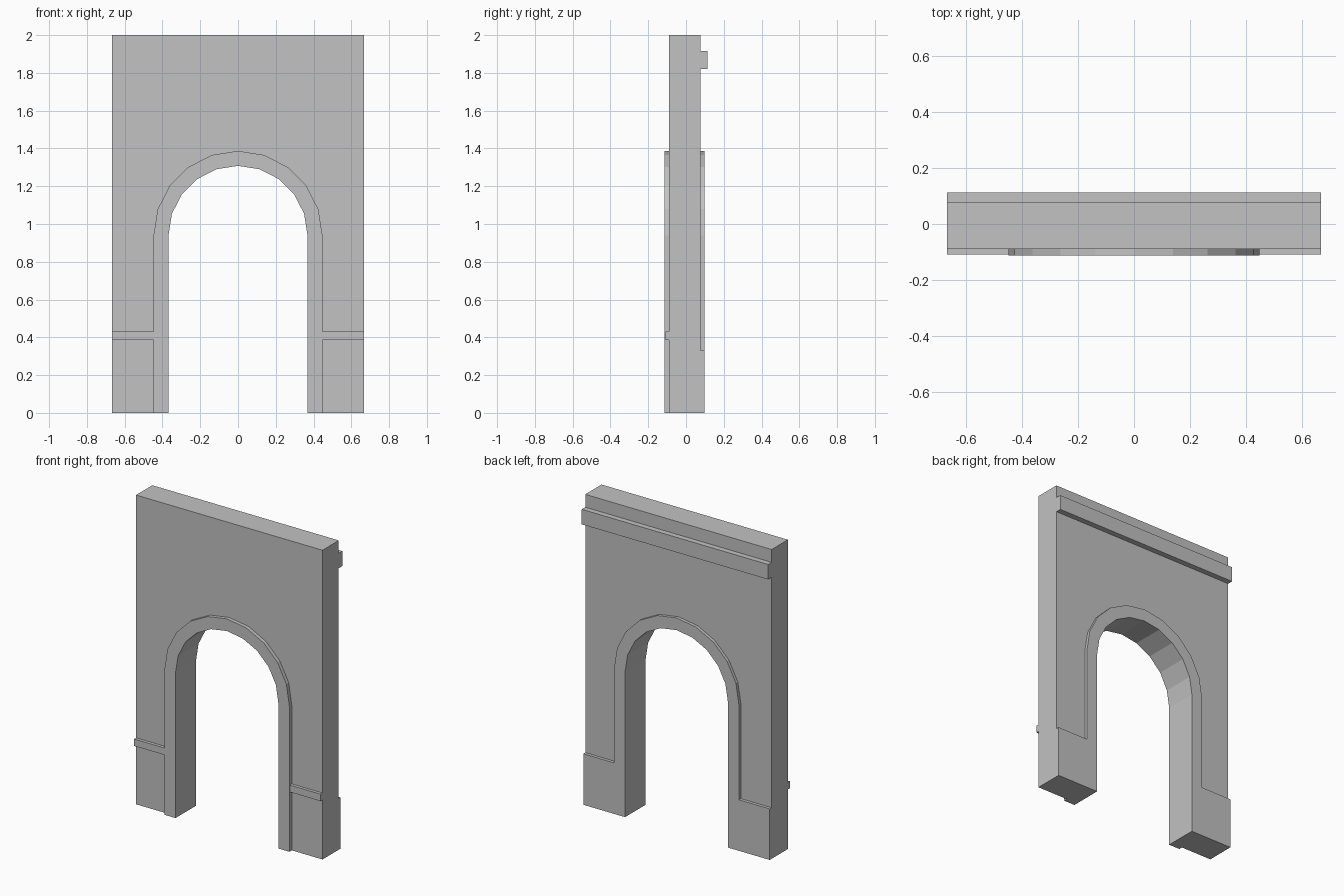
import bpy
import bmesh
from math import cos, sin, pi

if "Cube" in bpy.data.objects:
    bpy.data.objects.remove(bpy.data.objects["Cube"], do_unlink=True)

HALF_W, TOP = 0.667, 2.0
FRONT, BACK = -0.089, 0.077
SPRING, INNER_R, OUTER_R = 0.94, 0.368, 0.447
STEPS = 10

stone = bpy.data.materials.new("grey stone")
stone.use_nodes = True
colour = (0.54, 0.54, 0.54, 1)
stone.diffuse_color = colour
stone.node_tree.nodes["Principled BSDF"].inputs["Base Color"].default_value = colour


def arch(radius, foot=0.0):
    """Outline from the right foot over the arch to the left foot."""
    curve = [(radius * cos(pi * i / STEPS), SPRING + radius * sin(pi * i / STEPS))
             for i in range(STEPS + 1)]
    return [(radius, foot)] + curve + [(-radius, foot)]


def rect(x0, x1, z0, z1):
    return [(x0, z0), (x1, z0), (x1, z1), (x0, z1)]


def prism(name, outline, y0, y1):
    """Extrude an x-z outline from y0 to y1."""
    bm = bmesh.new()
    face = bm.faces.new([bm.verts.new((x, y0, z)) for x, z in outline])
    ext = bmesh.ops.extrude_face_region(bm, geom=[face])
    moved = [v for v in ext["geom"] if isinstance(v, bmesh.types.BMVert)]
    bmesh.ops.translate(bm, verts=moved, vec=(0, y1 - y0, 0))
    bmesh.ops.recalc_face_normals(bm, faces=bm.faces)
    mesh = bpy.data.meshes.new(name)
    bm.to_mesh(mesh)
    bm.free()
    mesh.materials.append(stone)
    obj = bpy.data.objects.new(name, mesh)
    bpy.context.collection.objects.link(obj)
    return obj


opening = arch(INNER_R)[::-1]

# Wall with arched opening
prism("wall", [(HALF_W, 0), (HALF_W, TOP), (-HALF_W, TOP), (-HALF_W, 0)] + opening,
      FRONT, BACK)

# Front arch surround, down to the ground
prism("front_arch_trim", arch(OUTER_R) + opening, -0.113, FRONT)

# Back arch surround, flush with the plinths at its feet
plinth = 0.33
prism("back_arch_trim_and_plinth",
      [(HALF_W, 0), (HALF_W, plinth)] + arch(OUTER_R, plinth)
      + [(-HALF_W, plinth), (-HALF_W, 0)] + opening, BACK, 0.097)

# Narrow front bands beside the surround
for side, x0, x1 in (("left", OUTER_R, HALF_W), ("right", -HALF_W, -OUTER_R)):
    prism(side + "_front_band", rect(x0, x1, 0.385, 0.43), -0.109, FRONT)

# Cornice across the back
prism("back_cornice", rect(-HALF_W, HALF_W, 1.82, 1.917), BACK, 0.113)
